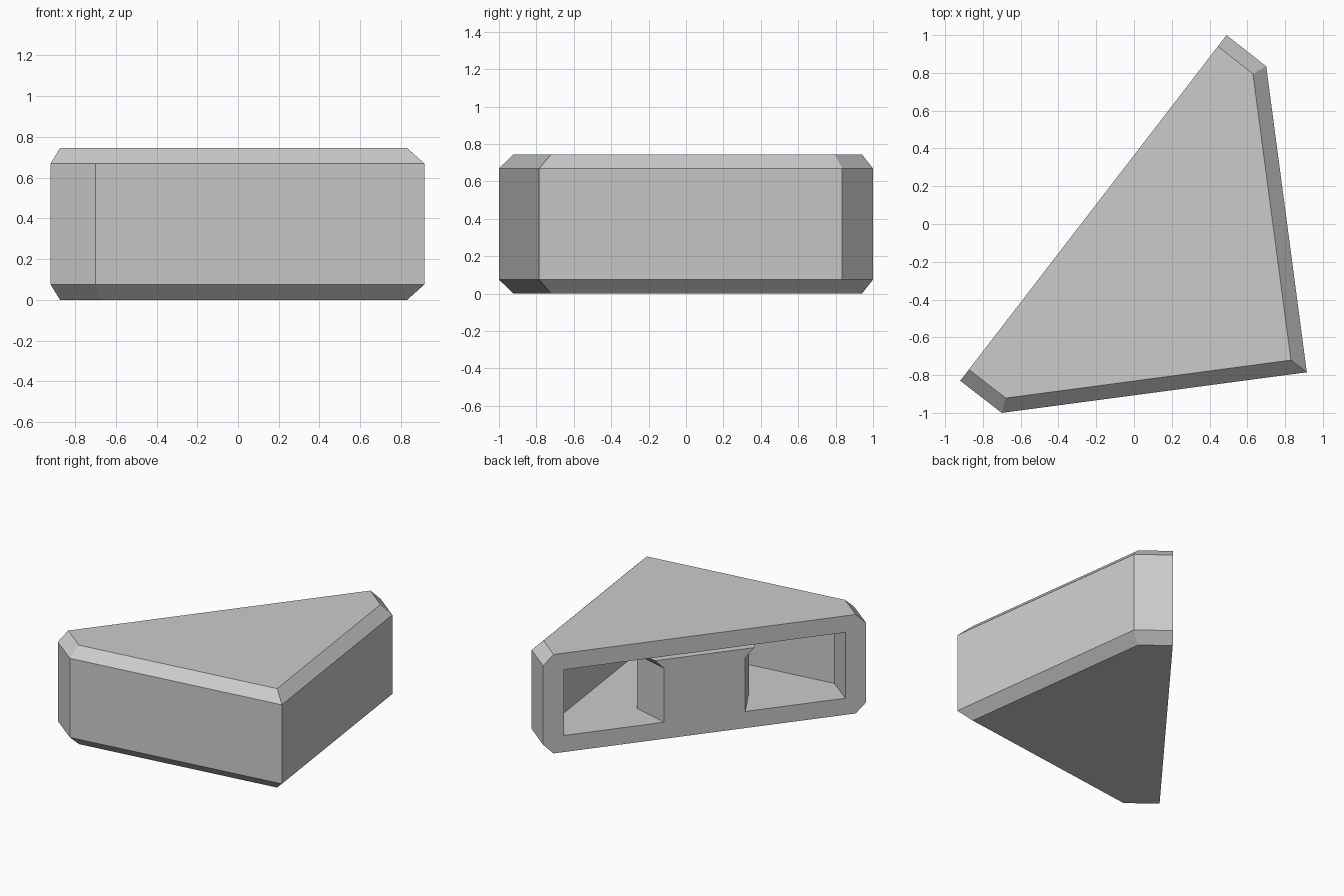
import bpy
import bmesh
from mathutils import Vector
from mathutils.geometry import intersect_line_line_2d as _unused, intersect_line_line

if "Cube" in bpy.data.objects:
    bpy.data.objects.remove(bpy.data.objects["Cube"])

HEIGHT, BEVEL = 0.745, 0.075
FLOOR, CEILING = 0.125, 0.62

# Plan outline, counter-clockwise; the last side is the long open back
PLAN = [Vector((x, y, 0)) for x, y in
        [(-0.92, -0.83), (-0.7, -1), (0.915, -0.785), (0.70, 0.835), (0.49, 1)]]
UP = Vector((0, 0, 1))

grey = bpy.data.materials.new("plain grey")
grey.use_nodes = True
COLOUR = (0.6, 0.6, 0.6, 1)
grey.diffuse_color = COLOUR
grey.node_tree.nodes["Principled BSDF"].inputs["Base Color"].default_value = COLOUR


def inset(outline, distances):
    """Move every side of the outline inward by its own distance."""
    sides = []
    for i, p in enumerate(outline):
        q = outline[(i + 1) % len(outline)]
        inward = UP.cross(q - p).normalized() * distances[i]
        sides.append((p + inward, q + inward))
    return [intersect_line_line(*sides[i - 1], *sides[i])[0] for i in range(len(sides))]


def loft(name, rings):
    """Join matching rings of points into a closed solid."""
    bm = bmesh.new()
    loops = [[bm.verts.new(p) for p in ring] for ring in rings]
    bm.faces.new(loops[0])
    bm.faces.new(loops[-1])
    n = len(loops[0])
    for a, b in zip(loops, loops[1:]):
        for i in range(n):
            j = (i + 1) % n
            bm.faces.new((a[i], a[j], b[j], b[i]))
    bmesh.ops.recalc_face_normals(bm, faces=bm.faces)
    mesh = bpy.data.meshes.new(name)
    bm.to_mesh(mesh)
    bm.free()
    mesh.materials.append(grey)
    obj = bpy.data.objects.new(name, mesh)
    bpy.context.collection.objects.link(obj)
    return obj


def at_height(outline, z):
    return [p + UP * z for p in outline]


# Wedge-shaped shell, chamfered on all sides but the back
cap = inset(PLAN, [BEVEL] * 4 + [0])
shell = loft("shell", [at_height(cap, 0), at_height(PLAN, BEVEL),
                       at_height(PLAN, HEIGHT - BEVEL), at_height(cap, HEIGHT)])

# Hollow cut through the back
hollow = inset(PLAN, [0.15, 0.125, 0.125, 0.15, -0.1])
cutter = loft("hollow_cutter", [at_height(hollow, FLOOR), at_height(hollow, CEILING)])
cutter.hide_render = True
cut = shell.modifiers.new("hollow", 'BOOLEAN')
cut.operation = 'DIFFERENCE'
cut.solver = 'EXACT'
cut.object = cutter
bpy.context.view_layer.objects.active = shell
bpy.ops.object.modifier_apply(modifier="hollow")
bpy.data.objects.remove(cutter)

# Centre pillar in the opening, flush at the back, flaring inward and at its top
middle = (PLAN[4] + PLAN[0]) / 2
along = (PLAN[0] - PLAN[4]).normalized()
inward = UP.cross(along)


def pillar_section(depth, flare):
    half = [(0.29, FLOOR), (0.29, 0.53), (0.355, 0.597)]
    profile = [(w + flare, z) for w, z in half]
    profile += [(-w, z) for w, z in reversed(profile)]
    return [middle + along * w + inward * depth + UP * z for w, z in profile]


loft("centre_pillar", [pillar_section(0, 0), pillar_section(0.27, 0.11)])
